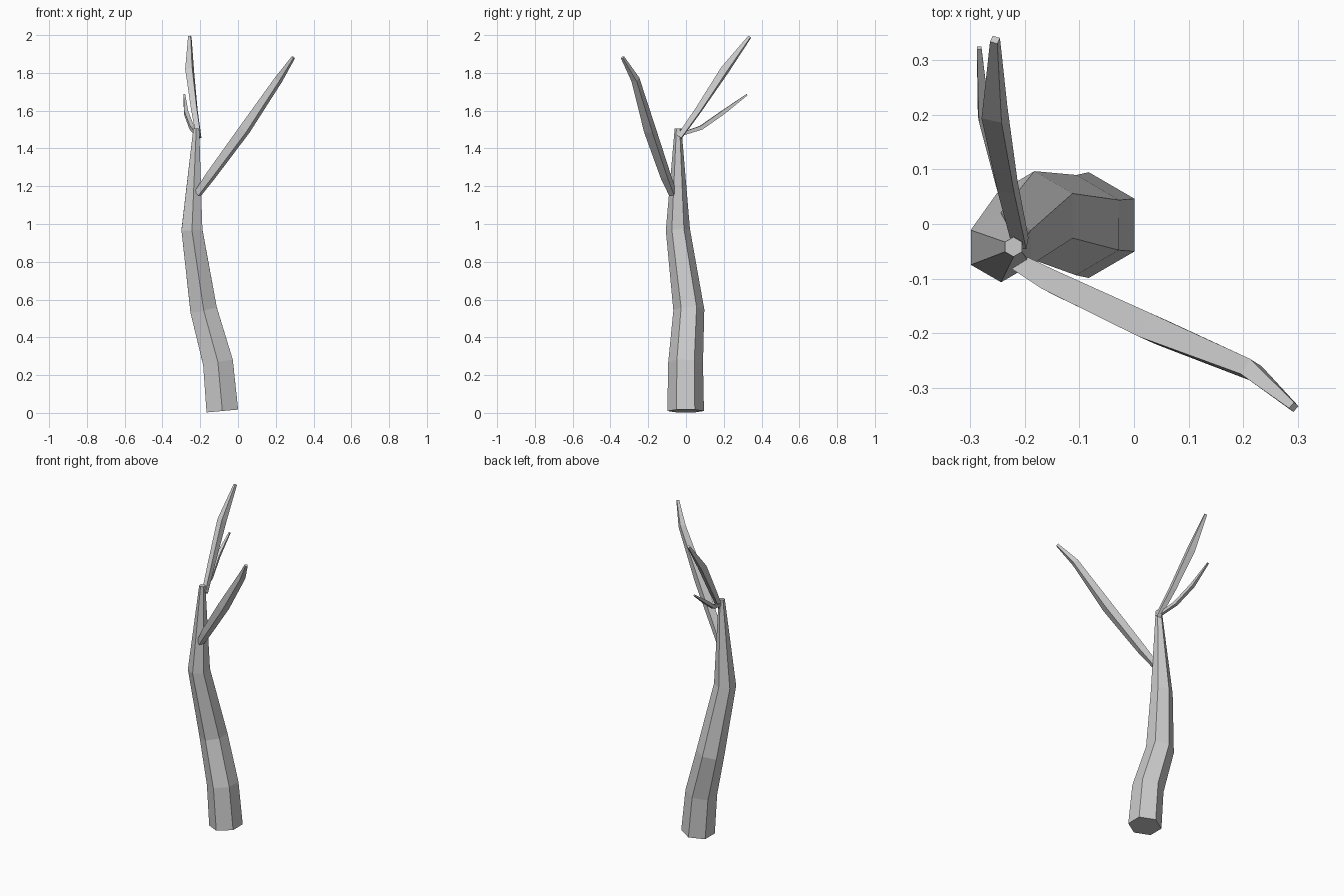
import bpy, bmesh, math
from mathutils import Vector

if "Cube" in bpy.data.objects:
    bpy.data.objects.remove(bpy.data.objects["Cube"])


def tube(name, rings, sides, ref, phase):
    """Low-poly tapered tube; rings are (x, y, z, radius) along a path."""
    pts = [Vector(r[:3]) for r in rings]
    bm = bmesh.new()
    loops = []
    for i, p in enumerate(pts):
        t = Vector((0, 0, 0))
        if i > 0:
            t += (p - pts[i - 1]).normalized()
        if i < len(pts) - 1:
            t += (pts[i + 1] - p).normalized()
        t.normalize()
        u = (ref - t * ref.dot(t)).normalized()
        v = t.cross(u)
        loop = []
        for k in range(sides):
            a = math.radians(phase) + 2 * math.pi * k / sides
            loop.append(bm.verts.new(p + (u * math.cos(a) + v * math.sin(a)) * rings[i][3]))
        loops.append(loop)
    for a, b in zip(loops, loops[1:]):
        for k in range(sides):
            n = (k + 1) % sides
            bm.faces.new((a[k], a[n], b[n], b[k]))
    bm.faces.new(loops[0][::-1])
    bm.faces.new(loops[-1])
    bmesh.ops.recalc_face_normals(bm, faces=bm.faces)
    me = bpy.data.meshes.new(name)
    bm.to_mesh(me)
    bm.free()
    ob = bpy.data.objects.new(name, me)
    bpy.context.collection.objects.link(ob)
    return ob


Y, Z = Vector((0, 1, 0)), Vector((0, 0, 1))

# Six-sided bent trunk
tube("trunk", [(-0.083, -0.002, 0.01, 0.097), (-0.106, -0.002, 0.267, 0.092),
               (-0.182, 0.015, 0.545, 0.082), (-0.244, -0.043, 0.97, 0.064),
               (-0.221, -0.042, 1.505, 0.018)], 6, Y, 0)

# Large branch leaning to the right and forward
tube("right_branch", [(-0.213, -0.070, 1.16, 0.022), (-0.145, -0.108, 1.255, 0.029),
                      (0.035, -0.192, 1.50, 0.034), (0.215, -0.268, 1.765, 0.023),
                      (0.293, -0.336, 1.882, 0.010)], 4, Z, 45)

# Tall branch rising to the back
tube("back_branch", [(-0.208, -0.035, 1.46, 0.018), (-0.232, 0.07, 1.61, 0.022),
                     (-0.256, 0.205, 1.815, 0.027), (-0.255, 0.338, 1.992, 0.010)], 4, Z, 25)

# Thin twig beside it
tube("back_twig", [(-0.218, -0.025, 1.475, 0.012), (-0.245, 0.08, 1.51, 0.015),
                   (-0.275, 0.195, 1.59, 0.015), (-0.284, 0.323, 1.685, 0.006)], 4, Z, 45)
